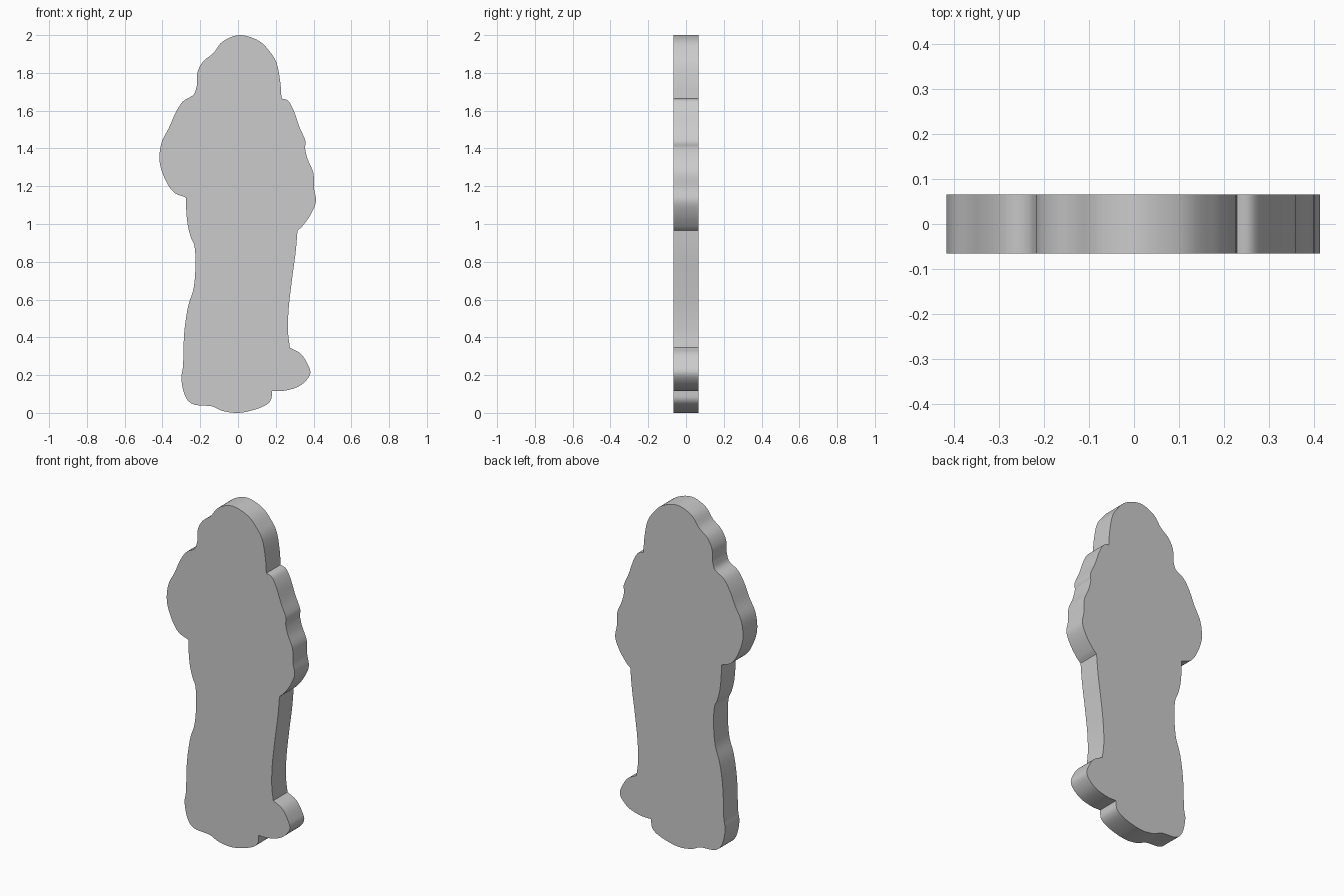
import bpy, bmesh, math
from mathutils import Vector

HALF_DEPTH = 0.066
STEPS = 5

# Silhouette as smooth runs (x, z); each run starts at a sharp corner
RUNS = [
    # right foot lobe
    [(0.18, 0.115), (0.25, 0.118), (0.33, 0.145), (0.382, 0.205), (0.365, 0.265), (0.33, 0.315)],
    # right side of the robe
    [(0.275, 0.345), (0.265, 0.43), (0.268, 0.55), (0.285, 0.70), (0.305, 0.85)],
    # right arm and shoulder
    [(0.315, 0.965), (0.342, 0.99), (0.385, 1.05), (0.413, 1.12), (0.402, 1.19), (0.399, 1.27),
     (0.37, 1.34), (0.355, 1.40), (0.357, 1.44), (0.325, 1.515), (0.295, 1.60), (0.265, 1.652)],
    # head
    [(0.23, 1.665), (0.224, 1.75), (0.205, 1.85), (0.17, 1.91), (0.11, 1.97), (0.01, 2.0),
     (-0.08, 1.967), (-0.13, 1.905), (-0.185, 1.86), (-0.215, 1.80)],
    # left shoulder and arm
    [(-0.217, 1.735), (-0.235, 1.685), (-0.29, 1.65), (-0.33, 1.59), (-0.365, 1.51), (-0.405, 1.43),
     (-0.415, 1.33), (-0.385, 1.235), (-0.34, 1.168)],
    # left side of the robe and the hem
    [(-0.275, 1.14), (-0.275, 1.09), (-0.267, 1.0), (-0.25, 0.93), (-0.23, 0.88), (-0.225, 0.78),
     (-0.235, 0.66), (-0.265, 0.56), (-0.285, 0.42), (-0.291, 0.25), (-0.30, 0.18), (-0.28, 0.09),
     (-0.235, 0.045), (-0.14, 0.035), (-0.08, 0.01), (0.0, 0.0), (0.08, 0.015), (0.145, 0.04),
     (0.175, 0.07)],
]


def smooth_run(points):
    """Catmull-Rom samples through an open run, without its last point."""
    p = [Vector(q) for q in points]
    p = [2 * p[0] - p[1]] + p + [2 * p[-1] - p[-2]]
    out = []
    for a, b, c, d in zip(p, p[1:], p[2:], p[3:]):
        for i in range(STEPS):
            t = i / STEPS
            out.append(0.5 * (2 * b + (c - a) * t + (2 * a - 5 * b + 4 * c - d) * t * t
                              + (3 * b - a - 3 * c + d) * t ** 3))
    return out


outline = []
for i, run in enumerate(RUNS):
    outline += smooth_run(run + [RUNS[(i + 1) % len(RUNS)][0]])

# Flat figure plaque: one outline extruded from front to back
bm = bmesh.new()
front = bm.faces.new([bm.verts.new((q.x, -HALF_DEPTH, max(q.y, 0.0))) for q in outline])
extruded = bmesh.ops.extrude_face_region(bm, geom=[front], use_keep_orig=True)
new_verts = [g for g in extruded["geom"] if isinstance(g, bmesh.types.BMVert)]
bmesh.ops.translate(bm, verts=new_verts, vec=(0, 2 * HALF_DEPTH, 0))
bmesh.ops.recalc_face_normals(bm, faces=bm.faces)
mesh = bpy.data.meshes.new("figure_plaque")
bm.to_mesh(mesh)
bm.free()

plaque = bpy.data.objects.new("figure_plaque", mesh)
bpy.context.collection.objects.link(plaque)
bpy.context.view_layer.objects.active = plaque
plaque.select_set(True)
bpy.ops.object.shade_smooth_by_angle(angle=math.radians(30))
